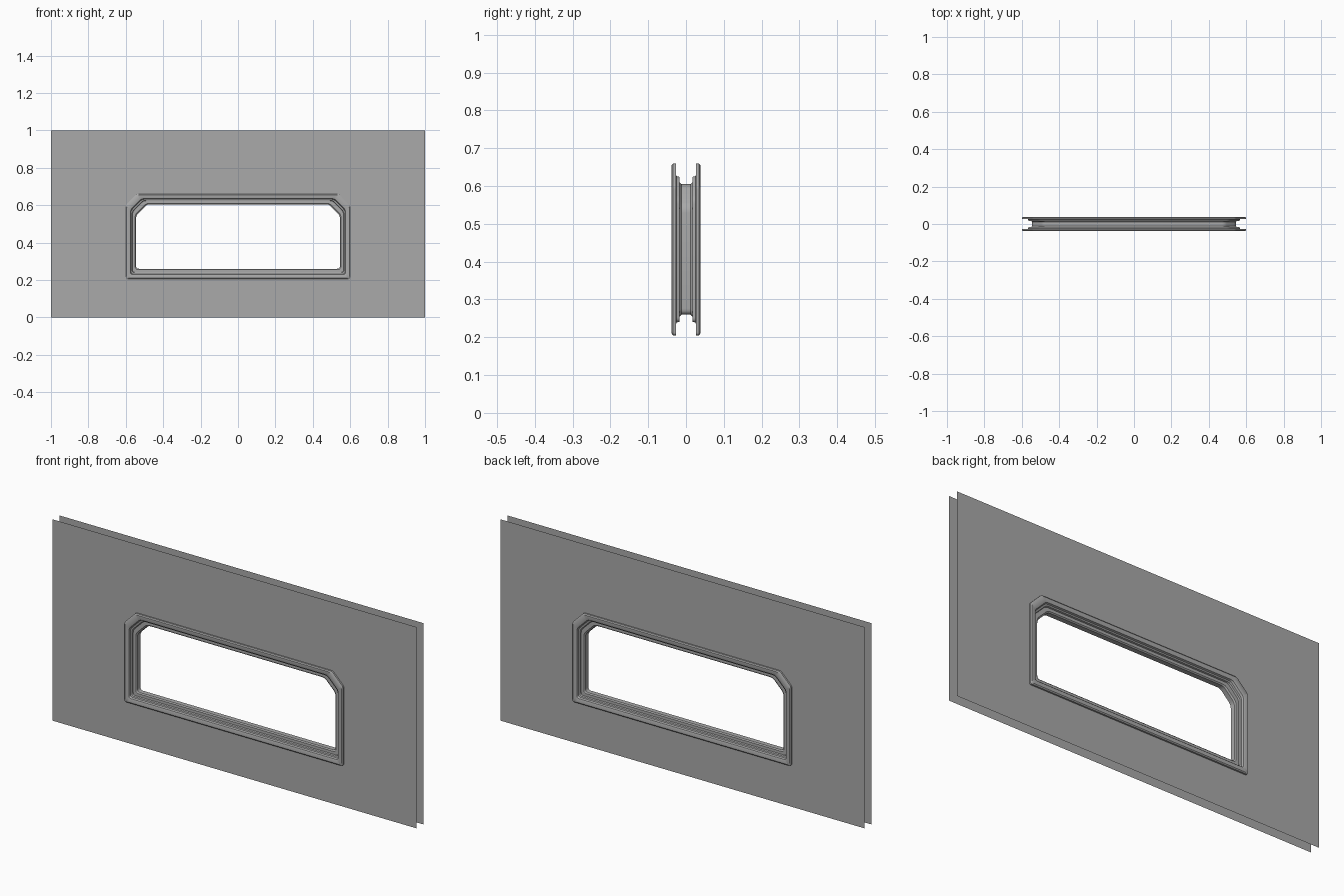
import bpy, bmesh
from math import radians
from mathutils import Vector

cube = bpy.data.objects.get("Cube")
if cube:
    bpy.data.objects.remove(cube, do_unlink=True)

grey = bpy.data.materials.new("wall_grey")
grey.use_nodes = True
grey.diffuse_color = (0.4, 0.4, 0.4, 1)
grey.node_tree.nodes["Principled BSDF"].inputs["Base Color"].default_value = (0.4, 0.4, 0.4, 1)

HALF_W, BOTTOM, TOP, CHAMFER = 0.6, 0.205, 0.66, 0.06
PANEL_Y = 0.026


def outline(inset, y, radius=0.012, steps=4):
    """Opening outline with clipped top corners, each corner slightly rounded."""
    x, lo, hi = HALF_W - inset, BOTTOM + inset, TOP - inset
    corners = [Vector((px, y, pz)) for px, pz in (
        (-x, lo), (x, lo), (x, hi - CHAMFER), (x - CHAMFER, hi),
        (CHAMFER - x, hi), (-x, hi - CHAMFER))]
    points = []
    for i, c in enumerate(corners):
        a = c + (corners[i - 1] - c).normalized() * radius
        b = c + (corners[(i + 1) % len(corners)] - c).normalized() * radius
        for s in range(steps + 1):
            t = s / steps
            points.append(a * (1 - t) ** 2 + c * 2 * t * (1 - t) + b * t * t)
    return points


def finish(bm, name):
    mesh = bpy.data.meshes.new(name)
    bm.to_mesh(mesh)
    bm.free()
    obj = bpy.data.objects.new(name, mesh)
    bpy.context.collection.objects.link(obj)
    mesh.materials.append(grey)
    return obj


def panel(name, side):
    """Thin wall sheet with the window opening cut out."""
    bm = bmesh.new()
    y = side * PANEL_Y
    wall = [Vector((px, y, pz)) for px, pz in ((-1, 0), (1, 0), (1, 1), (-1, 1))]
    edges = []
    for loop in (wall, outline(0.028, y)):
        vs = [bm.verts.new(p) for p in loop]
        edges += [bm.edges.new((v, vs[(i + 1) % len(vs)])) for i, v in enumerate(vs)]
    bmesh.ops.triangle_fill(bm, edges=edges, use_beauty=True, normal=(0, side, 0))
    bm.normal_update()
    for f in bm.faces:
        if f.normal.y * side < 0:
            f.normal_flip()
    finish(bm, name)


panel("front_panel", -1)
panel("back_panel", 1)

# Frame section as (inset, depth): flange, step, ledge, then the reveal
half = [(0, 0.026), (0, 0.034), (0.005, 0.038), (0.021, 0.038), (0.025, 0.036),
        (0.028, 0.027), (0.034, 0.025), (0.036, 0.017), (0.05, 0.017), (0.055, 0.012)]
section = [(d, -y) for d, y in half] + half[::-1]

bm = bmesh.new()
rings = [[bm.verts.new(p) for p in outline(d, y, 0.008 + d * 0.15)] for d, y in section]
for near, far in zip(rings, rings[1:]):
    for j in range(len(near)):
        k = (j + 1) % len(near)
        bm.faces.new((near[j], near[k], far[k], far[j]))
frame = finish(bm, "window_frame")

# Smooth the rounded corners, keep the steps crisp
bpy.ops.object.select_all(action='DESELECT')
frame.select_set(True)
bpy.context.view_layer.objects.active = frame
bpy.ops.object.shade_smooth_by_angle(angle=radians(30))
